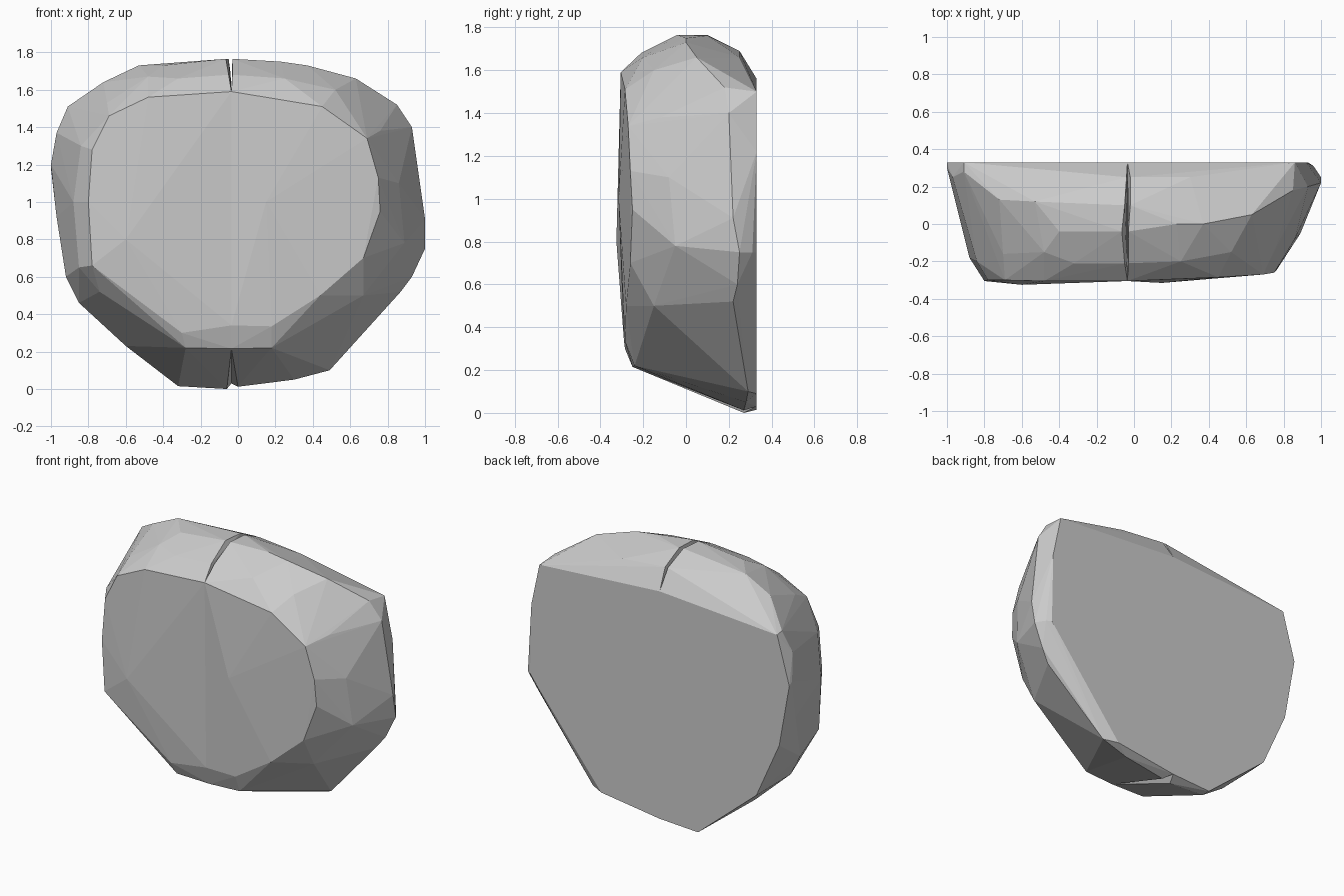
import bpy, bmesh


def stone_half(name, *rings):
    """Faceted convex stone from front, shoulder, rim and back rings of points."""
    bm = bmesh.new()
    for ring in rings:
        for p in ring:
            bm.verts.new(p)
    res = bmesh.ops.convex_hull(bm, input=bm.verts[:])
    loose = [v for v in bm.verts if not v.link_faces]
    bmesh.ops.delete(bm, geom=loose, context='VERTS')
    bmesh.ops.dissolve_limit(bm, angle_limit=0.01, verts=bm.verts[:], edges=bm.edges[:])
    bmesh.ops.recalc_face_normals(bm, faces=bm.faces[:])
    me = bpy.data.meshes.new(name)
    bm.to_mesh(me)
    bm.free()
    ob = bpy.data.objects.new(name, me)
    bpy.context.collection.objects.link(ob)
    return ob


S = -0.035   # the crack between the halves
B = 0.33     # flat back plane

# Left half: its top and bottom lean away from the crack
stone_half(
    "stone_left",
    # front face outline
    [(S, -.305, 1.59), (-.48, -.305, 1.56), (-.69, -.30, 1.46), (-.78, -.30, 1.28),
     (-.80, -.305, 1.0), (-.78, -.305, .66), (-.60, -.325, .80), (-.70, -.30, .60),
     (-.30, -.285, .30), (-.28, -.25, .22), (S, -.29, .34), (S, -.25, .215)],
    # shoulder
    [(-.05, -.21, 1.68), (-.32, -.21, 1.66), (-.48, -.15, 1.67), (-.70, -.16, 1.53),
     (-.84, -.20, 1.30), (-.88, -.18, 1.0), (-.85, -.20, .65), (-.74, -.20, .52)],
    # widest rim
    [(-.065, -.04, 1.765), (-.05, .10, 1.765), (-.40, -.04, 1.73), (-.53, .12, 1.73),
     (-.72, .13, 1.64), (-.91, .28, 1.51), (-.97, .25, 1.37), (-1.0, .30, 1.20),
     (-.97, .22, .92), (-.92, .10, .60), (-.85, .10, .46), (-.60, .12, .23),
     (-.32, .27, .015), (-.06, .27, 0), (-.04, .25, 1.69)],
    # flat back
    [(S, B, 1.56), (-.91, B, 1.50), (-1.0, B, 1.18), (-.925, B, .76),
     (-.755, B, .38), (-.32, B, .015), (S, B, .03)])

# Right half
stone_half(
    "stone_right",
    # front face outline
    [(S, -.305, 1.59), (.15, -.315, 1.0), (.45, -.285, 1.51), (.69, -.27, 1.34),
     (.75, -.26, 1.13), (.76, -.25, .95), (.67, -.26, .70), (.44, -.28, .50),
     (.18, -.285, .335), (S, -.29, .34), (S, -.25, .215), (.18, -.24, .22)],
    # shoulder
    [(-.03, -.21, 1.68), (.25, -.20, 1.66), (.52, -.15, 1.60), (.76, -.12, 1.38),
     (.86, -.08, 1.10), (.89, -.05, .78), (.67, -.15, .50)],
    # widest rim
    [(-.03, -.04, 1.765), (-.02, .10, 1.762), (.23, 0, 1.75), (.37, .0, 1.73),
     (.63, .05, 1.66), (.85, .18, 1.52), (.93, .20, 1.40), (1.0, .22, .91),
     (1.0, .25, .75), (.93, .24, .60), (.87, .22, .52), (.49, .29, .10),
     (.30, .28, .05), (0, .27, .012), (.30, .25, 1.66), (-.02, .25, 1.69),
     (.96, .31, .75)],
    # flat back
    [(S, B, 1.56), (.86, B, 1.50), (.92, B, 1.22), (.93, B, .75),
     (.40, B, .09), (S, B, .03)])
